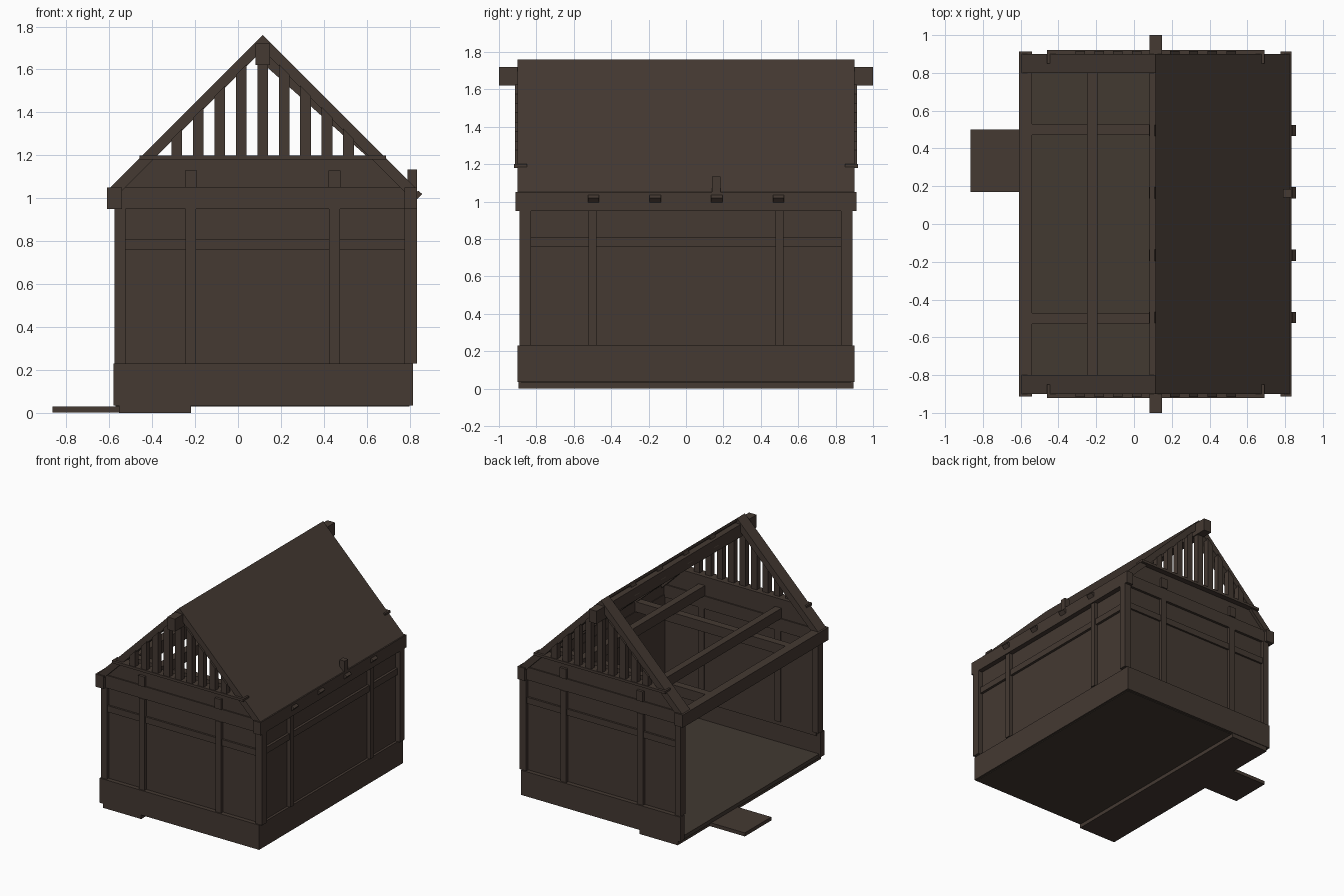
import bpy, bmesh, math

if "Cube" in bpy.data.objects:
    bpy.data.objects.remove(bpy.data.objects["Cube"])

def mat(name, c):
    m = bpy.data.materials.new(name)
    m.diffuse_color = (*c, 1)
    m.use_nodes = True
    m.node_tree.nodes["Principled BSDF"].inputs["Base Color"].default_value = m.diffuse_color
    return m

WOOD = mat("dark_wood", (0.058, 0.041, 0.032))
FLOOR = mat("floor_wood", (0.054, 0.041, 0.031))
CX, TOP = 0.115, 1.76          # ridge position

def prism(name, pts, y0, y1, m=WOOD):
    """Extrude an xz outline from y0 to y1."""
    bm = bmesh.new()
    a = [bm.verts.new((x, y0, z)) for x, z in pts]
    b = [bm.verts.new((x, y1, z)) for x, z in pts]
    n = len(pts)
    bm.faces.new(a)
    bm.faces.new(b[::-1])
    for i in range(n):
        bm.faces.new((a[i], b[i], b[(i + 1) % n], a[(i + 1) % n]))
    bmesh.ops.recalc_face_normals(bm, faces=bm.faces[:])
    me = bpy.data.meshes.new(name)
    bm.to_mesh(me)
    bm.free()
    me.materials.append(m)
    o = bpy.data.objects.new(name, me)
    bpy.context.collection.objects.link(o)
    return o

def box(name, x0, x1, y0, y1, z0, z1, m=WOOD):
    return prism(name, [(x0, z0), (x1, z0), (x1, z1), (x0, z1)], y0, y1, m)

def slope(x, drop=0.0):
    return TOP - drop - abs(x - CX)

def rafter(name, xe, d0, d1, y0, y1):
    """Sloped strip from ridge to eave x, between two vertical drops."""
    return prism(name, [(CX, TOP - d0), (xe, slope(xe, d0)),
                        (xe, slope(xe, d1)), (CX, TOP - d1)], y0, y1)

# floor, foot and entrance plank
box("floor", -0.57, 0.80, -0.88, 0.88, 0.03, 0.06, FLOOR)
box("foot_beam", -0.555, -0.22, -0.895, 0.895, 0.0, 0.035)
box("entrance_plank", -0.865, -0.22, 0.17, 0.50, 0.002, 0.03)

# front and back end walls
for s, side in ((-1, "front"), (1, "back")):
    def ebox(name, x0, x1, a, b, z0, z1):
        box(side + "_" + name, x0, x1, min(s * a, s * b), max(s * a, s * b), z0, z1)
    ebox("skirt", -0.58, 0.815, 0.85, 0.90, 0.035, 0.23)
    ebox("wall", -0.55, 0.80, 0.84, 0.865, 0.2, 0.97)
    ebox("rail", -0.55, 0.80, 0.85, 0.88, 0.76, 0.81)
    ebox("wall_beam", -0.55, 0.80, 0.83, 0.885, 0.95, 1.05)
    # gable board clipped by the roof line
    y = sorted((s * 0.84, s * 0.875))
    prism(side + "_gable_board", [(-0.59, 1.04), (0.82, 1.04), (0.655, 1.2), (-0.425, 1.2)], *y)
    ebox("gable_sill", -0.46, 0.69, 0.85, 0.92, 1.18, 1.20)
    # posts
    for i, (x0, x1) in enumerate(((-0.575, -0.525), (-0.245, -0.195),
                                  (0.425, 0.475), (0.775, 0.835))):
        ebox("post_%d" % i, x0, x1, 0.83, 0.89, 0.23, 0.95)
    # gable rafters
    y = sorted((s * 0.80, s * 0.90))
    rafter(side + "_gable_rafter_left", -0.60, 0.0, 0.07, *y)
    rafter(side + "_gable_rafter_right", 0.83, 0.005, 0.07, *y)
    # gable slats
    for i in range(-4, 5):
        x0, x1 = CX + i * 0.1 - 0.025, CX + i * 0.1 + 0.025
        pts = [(x0, 1.19), (x1, 1.19), (x1, slope(x1, 0.06))]
        if i == 0:
            pts.append((CX, slope(CX, 0.06)))
        pts.append((x0, slope(x0, 0.06)))
        prism(side + "_slat_%d" % (i + 4), pts, *sorted((s * 0.87, s * 0.915)))

# right side wall
box("right_skirt", 0.765, 0.815, -0.90, 0.90, 0.035, 0.23)
box("right_wall", 0.77, 0.795, -0.86, 0.86, 0.2, 0.97)
box("right_rail", 0.78, 0.815, -0.85, 0.85, 0.76, 0.81)
for y in (-0.5, 0.5):
    box("right_post", 0.78, 0.825, y - 0.022, y + 0.022, 0.23, 0.95)

# eave plates
box("left_plate", -0.61, -0.54, -0.912, 0.912, 0.95, 1.05)
box("right_plate", 0.775, 0.835, -0.912, 0.912, 0.95, 1.05)

# ceiling beams: lower ties across, upper ones lengthwise
for y in (-0.5, 0.5):
    box("cross_beam", -0.55, 0.79, y - 0.03, y + 0.03, 0.97, 1.05)
for x in (-0.22, 0.45):
    box("long_beam", x - 0.028, x + 0.028, -0.895, 0.895, 1.05, 1.13)
box("eave_block", 0.79, 0.835, 0.14, 0.185, 1.04, 1.135)

# ridge beam, right roof slope and its rafters
box("ridge_beam", 0.082, 0.148, -1.0, 1.0, 1.62, 1.72)
rafter("right_roof", 0.835, 0.0, 0.025, -0.90, 0.90)
for y in (-0.495, -0.165, 0.165, 0.495):
    prism("rafter", [(0.08, 1.70), (CX, 1.737), (0.825, 1.027), (0.84, 1.035),
                     (0.858, 1.02), (0.83, 0.99), (0.08, 1.66)][1:], y - 0.03, y + 0.03)
